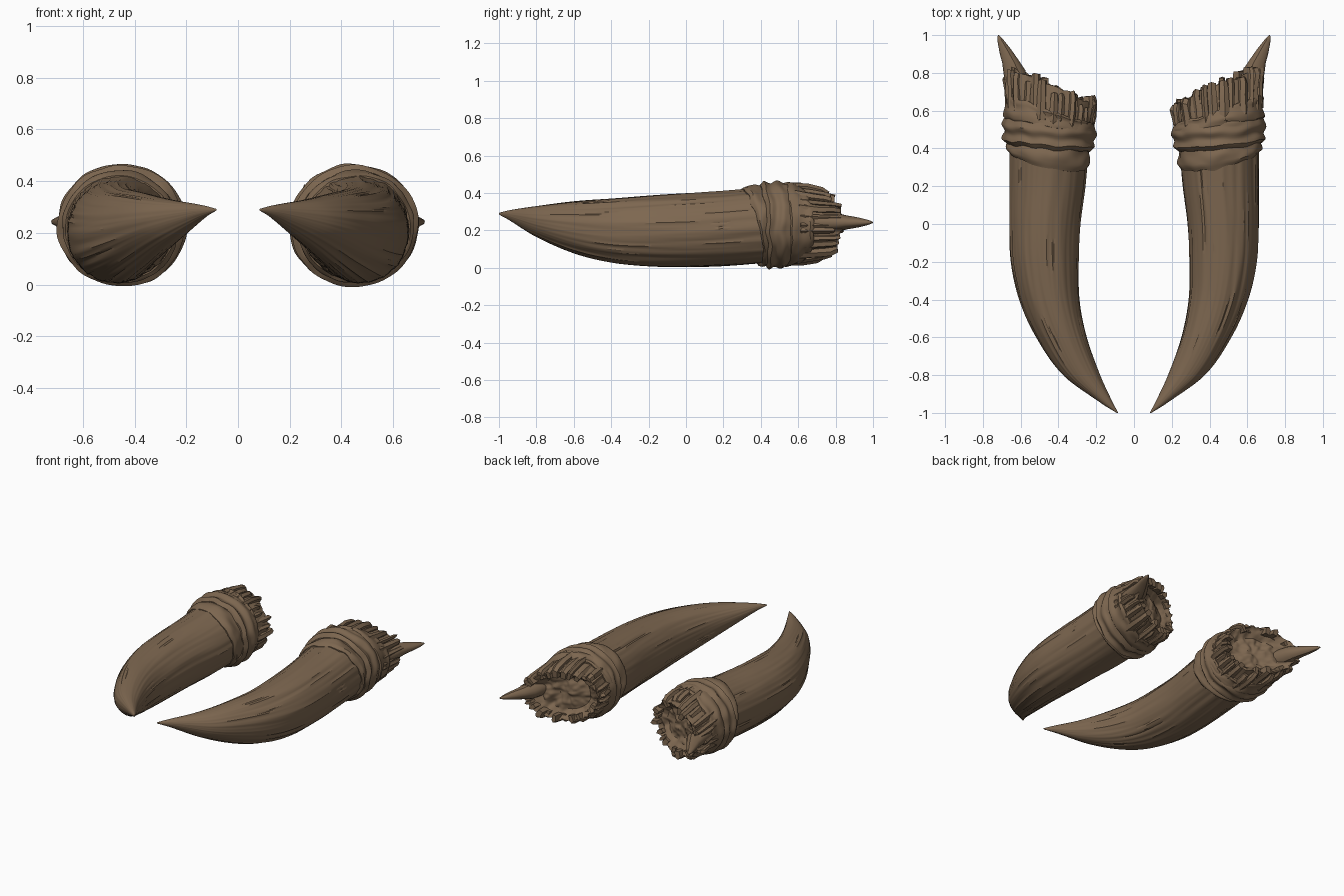
import bpy, bmesh, random
from math import sin, cos, pi
from mathutils import Vector, noise

if "Cube" in bpy.data.objects:
    bpy.data.objects.remove(bpy.data.objects["Cube"], do_unlink=True)

horn_mat = bpy.data.materials.new("horn_brown")
horn_mat.use_nodes = True
BROWN = (0.205, 0.135, 0.08, 1)
horn_mat.diffuse_color = BROWN
horn_mat.node_tree.nodes["Principled BSDF"].inputs["Base Color"].default_value = BROWN

# Horn outline: y, inner x, outer x, bottom z, top z
STATIONS = [
    (-1.0, .083, .092, .285, .294), (-.95, .11, .172, .258, .307),
    (-.8, .18, .375, .165, .33), (-.6, .25, .515, .08, .354),
    (-.4, .288, .605, .03, .37), (-.2, .293, .65, .01, .385),
    (0, .285, .66, .006, .397), (.2, .262, .66, .012, .408),
    (.4, .243, .66, .025, .425), (.6, .215, .665, .04, .43),
    (.75, .2, .67, .06, .405), (1.0, .2, .68, .07, .39)]


def outline(y):
    """Smooth interpolation of the stations."""
    n = len(STATIONS)
    i = next((k for k in range(n - 1) if y <= STATIONS[k + 1][0]), n - 2)

    def slope(k, c):
        a, b = STATIONS[max(k - 1, 0)], STATIONS[min(k + 1, n - 1)]
        return (b[c] - a[c]) / (b[0] - a[0])
    p, q = STATIONS[i], STATIONS[i + 1]
    h = q[0] - p[0]
    t = min(1, max(0, (y - p[0]) / h))
    f = t * t * (3 - 2 * t)
    return [p[c] * (1 - f) + q[c] * f + h * t * (1 - t) *
            ((1 - t) * slope(p_i, c) - t * slope(p_i + 1, c))
            for c in range(1, 5) for p_i in (i,)]


def surface(y, a, off=0.0, scale=1.0):
    x0, x1, z0, z1 = outline(y)
    return Vector(((x0 + x1) / 2 + ((x1 - x0) / 2 * scale + off) * cos(a), y,
                   (z0 + z1) / 2 + ((z1 - z0) / 2 * scale + off) * sin(a)))


def rough(a, y, freq, stretch, seed):
    return noise.noise(Vector((cos(a) * freq, sin(a) * freq, y * stretch + seed * 9)))


def rim(a, seed):
    """Slanted broken edge at the root."""
    return .735 + .095 * cos(a) + .025 * rough(a, 0, 4, 1, seed)


def loft(name, rings, side, caps=True, closed=False, angle=.6):
    """Skin a list of rings of equal length; side mirrors in x."""
    bm = bmesh.new()
    vs = [[bm.verts.new((p[0] * side, p[1], p[2])) for p in r] for r in rings]
    n = len(rings[0])
    for i in range(len(vs) if closed else len(vs) - 1):
        r, s = vs[i], vs[(i + 1) % len(vs)]
        for j in range(n):
            k = (j + 1) % n
            bm.faces.new((r[j], r[k], s[k], s[j]))
    if caps and not closed:
        bm.faces.new(vs[0])
        bm.faces.new(vs[-1])
    bmesh.ops.recalc_face_normals(bm, faces=bm.faces)
    me = bpy.data.meshes.new(name)
    bm.to_mesh(me)
    bm.free()
    ob = bpy.data.objects.new(name, me)
    me.materials.append(horn_mat)
    bpy.context.collection.objects.link(ob)
    bpy.ops.object.select_all(action='DESELECT')
    ob.select_set(True)
    bpy.context.view_layer.objects.active = ob
    bpy.ops.object.shade_smooth_by_angle(angle=angle)
    return ob


def angles(n):
    return [2 * pi * j / n for j in range(n)]


def horn_body(side, label, seed):
    # Curved horn with lengthwise grain, ending in a rough hollow at the root
    around = angles(112)
    rings = []
    for i in range(81):
        y = -1 + 1.55 * (i / 80) ** 1.25
        grow = min(1, (y + 1) * 2)
        rings.append([surface(y, a, grow * (.006 * rough(a, y, 7, 1.2, seed)
                                            + .004 * rough(a, y, 18, 2.5, seed)))
                      for a in around])
    for t in (.35, .7, 1):
        rings.append([surface(.55 + (rim(a, seed) - .55) * t, a,
                              -.012 * t + .012 * rough(a, t, 9, 2, seed)) for a in around])
    for i in range(1, 18):
        s = 1 - i / 17.5
        ring = []
        for a in around:
            p = surface(.735 + .095 * cos(a) * s, a, 0, s * .95)
            bump = noise.noise(Vector((p.x * 14, p.z * 14, seed)))
            bump += .6 * noise.noise(Vector((p.x * 32, p.z * 32, seed)))
            p.y += .022 * bump - .06 * min(1, (1 - s) * 3)
            ring.append(p)
        rings.append(ring)
    loft(label + "_horn", rings, side)


def wrap(name, side, y0, y1, tilt0, tilt1, thick, seed, folds):
    # Leather strip round the horn, each edge tilted in x and z, with soft folds
    around = angles(96)
    steps = 14
    rings = []
    for i in range(steps + 1):
        t = i / steps
        ring = []
        for a in around:
            lo = y0 + tilt0[0] * cos(a) + tilt0[1] * sin(a) + .012 * rough(a, 0, 3, 1, seed)
            hi = y1 + tilt1[0] * cos(a) + tilt1[1] * sin(a) + .012 * rough(a, 5, 3, 1, seed)
            off = thick + .007 * sin(t * folds * 2 * pi + 2 * rough(a, 2, 1.5, 1, seed))
            off += .006 * rough(a, t, 3, 3, seed)
            off *= min(1, .45 + 4 * min(t, 1 - t))
            ring.append(surface(lo + (hi - lo) * t, a, off))
        rings.append(ring)
    for edge in (1, 0):
        src = rings[steps] if edge else rings[0]
        rings.append([surface(p.y, a, -.03) for p, a in zip(src, around)])
    loft(name, rings, side, closed=True)


def splinters(side, label, seed):
    # Broken strips of horn standing round the root
    rnd = random.Random(seed)
    count = 27
    for i in range(count):
        a = 2 * pi * (i + rnd.uniform(-.25, .25)) / count
        half = pi / count * rnd.uniform(.6, 1.05)
        end = rim(a, seed) + rnd.uniform(-.045, .03)
        start = .53 + .08 * cos(a)
        lift = rnd.uniform(.004, .022)
        rings = []
        for t in (0, .5, .85, 1):
            y = start + (end - start) * t
            w = half * (1 - .25 * t * t)
            top = lift + rnd.uniform(-.006, .006) - (.012 if t == 1 else 0)
            rings.append([surface(y, a - w, -.045), surface(y, a - w, top - .008),
                          surface(y + .006, a, top + .004),
                          surface(y, a + w, top - .008), surface(y, a + w, -.045)])
        loft(f"{label}_splinter_{i + 1}", rings, side, angle=.5)


def root_spike(side, label):
    # Long pointed shard on the outer edge of the root
    rings = []
    for y, x, r in ((.7, .615, .062), (.8, .632, .057), (.86, .655, .042),
                    (.92, .683, .03), (.97, .706, .016), (.995, .716, .006), (1, .718, .001)):
        rings.append([(x + r * cos(a), y - .25 * r * cos(a) * (y < .99),
                       .243 + r * .85 * sin(a) * (1 + .12 * cos(3 * a))) for a in angles(16)])
    loft(label + "_root_spike", rings, side)


for side, label, seed in ((1, "left", 3), (-1, "right", 8)):
    horn_body(side, label, seed)
    wrap(label + "_lower_wrap", side, .345, .45, (.045, -.05), (.02, 0), .013, seed, 1)
    wrap(label + "_main_wrap", side, .41, .55, (.02, -.015), (.025, -.005), .03, seed + 1, 2)
    wrap(label + "_upper_wrap", side, .51, .61, (.04, -.01), (.075, -.01), .02, seed + 2, 1)
    splinters(side, label, seed)
    root_spike(side, label)
